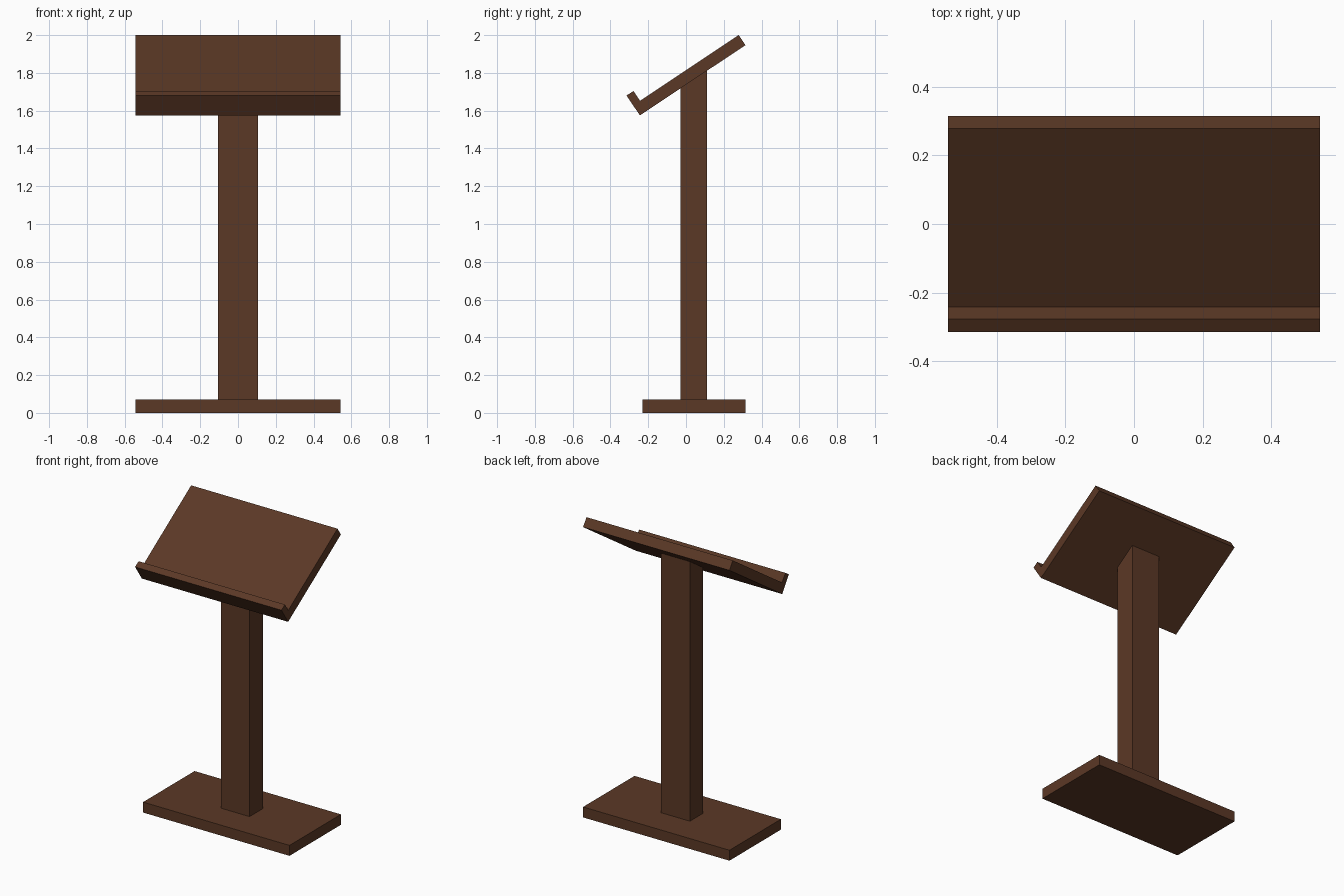
import bpy, bmesh

if "Cube" in bpy.data.objects:
    bpy.data.objects.remove(bpy.data.objects["Cube"])

wood = bpy.data.materials.new("dark_wood")
wood.diffuse_color = (0.105, 0.04, 0.019, 1.0)
wood.use_nodes = True
wood.node_tree.nodes["Principled BSDF"].inputs["Base Color"].default_value = wood.diffuse_color


def extrude_profile(name, profile, half_width):
    """Sweep a closed (y, z) side profile across x, centred on x = 0."""
    bm = bmesh.new()
    face = bm.faces.new([bm.verts.new((-half_width, y, z)) for y, z in profile])
    res = bmesh.ops.extrude_face_region(bm, geom=[face])
    verts = [g for g in res["geom"] if isinstance(g, bmesh.types.BMVert)]
    bmesh.ops.translate(bm, verts=verts, vec=(2 * half_width, 0, 0))
    bmesh.ops.recalc_face_normals(bm, faces=bm.faces)
    mesh = bpy.data.meshes.new(name)
    bm.to_mesh(mesh)
    bm.free()
    mesh.materials.append(wood)
    obj = bpy.data.objects.new(name, mesh)
    bpy.context.collection.objects.link(obj)
    return obj


# Flat foot plate
extrude_profile("base", [(-0.23, 0), (0.315, 0), (0.315, 0.07), (-0.23, 0.07)], 0.543)

# Upright post, its top cut to the slope of the desk
extrude_profile("post", [(-0.03, 0.07), (0.111, 0.07), (0.111, 1.812), (-0.03, 1.718)], 0.107)

# Sloped reading desk with a raised lip along its lower edge
extrude_profile("desk", [(-0.244, 1.575), (0.315, 1.947), (0.279, 2.0),
                         (-0.243, 1.652), (-0.278, 1.704), (-0.315, 1.68)], 0.543)
